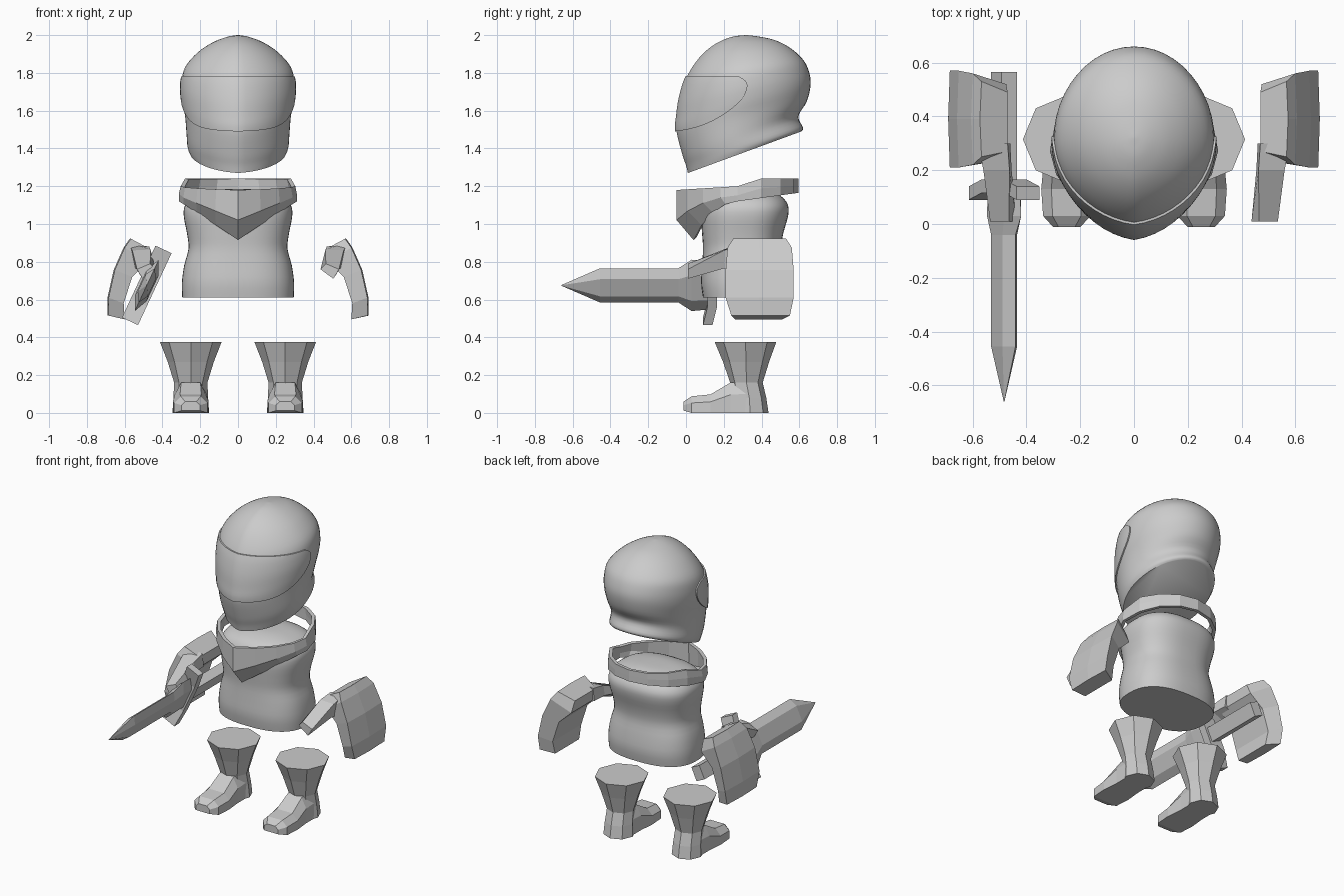
import bpy, bmesh, math
from mathutils import Vector

cube = bpy.data.objects.get("Cube")
if cube:
    bpy.data.objects.remove(cube, do_unlink=True)

grey = bpy.data.materials.new("plain_grey")
grey.use_nodes = True
grey.diffuse_color = (0.6, 0.6, 0.6, 1)
grey.node_tree.nodes["Principled BSDF"].inputs["Base Color"].default_value = (0.6, 0.6, 0.6, 1)


def soften(mesh, angle=40):
    for p in mesh.polygons:
        p.use_smooth = True
    mesh.set_sharp_from_angle(angle=math.radians(angle))


def loft(name, rings, caps=True, smooth=False, wrap=True):
    """Skin a list of equal-length closed rings."""
    bm = bmesh.new()
    rows = [[bm.verts.new(p) for p in r] for r in rings]
    n = len(rows[0])
    for a, b in zip(rows, rows[1:]):
        for i in range(n):
            j = (i + 1) % n
            bm.faces.new((a[i], a[j], b[j], b[i]))
    if caps:
        bm.faces.new(rows[0])
        bm.faces.new(rows[-1])
    bmesh.ops.recalc_face_normals(bm, faces=bm.faces)
    mesh = bpy.data.meshes.new(name)
    bm.to_mesh(mesh)
    bm.free()
    mesh.materials.append(grey)
    if smooth:
        soften(mesh)
    ob = bpy.data.objects.new(name, mesh)
    bpy.context.scene.collection.objects.link(ob)
    return ob


def spline(rows, steps):
    """Catmull-Rom interpolation between rows of numbers."""
    out = []
    for i in range(len(rows) - 1):
        p0, p1, p2, p3 = (rows[min(max(k, 0), len(rows) - 1)] for k in range(i - 1, i + 3))
        for s in range(steps):
            t = s / steps
            out.append([b + t * (c - a) / 2 + t * t * (2 * a - 5 * b + 4 * c - d) / 2
                        + t ** 3 * (3 * b - a - 3 * c + d) / 2
                        for a, b, c, d in zip(p0, p1, p2, p3)])
    return out + [list(rows[-1])]


def spow(v, e):
    return math.copysign(abs(v) ** e, v)


def oval(yf, zf, yb, zb, w, n=48, keel=0.0, e=1.0):
    """Tilted oval ring from a front point to a back point, optionally keeled in front."""
    mid, r, pts = (yf + yb) / 2, (yb - yf) / 2, []
    for i in range(n):
        a = math.tau * i / n
        s, c = spow(math.sin(a), e), spow(math.cos(a), e)
        if c > 0:
            c = (1 - keel) * c + keel * (1 - abs(s))
        pts.append((w * s, mid - r * c, (zf + zb) / 2 - c * (zb - zf) / 2))
    return pts


# Helmet: front y, front z, back y, back z, half width
helmet_rows = [
    (0.01, 1.27, 0.61, 1.49, 0.255), (0.00, 1.31, 0.62, 1.51, 0.267),
    (-0.02, 1.37, 0.595, 1.57, 0.272), (-0.05, 1.49, 0.64, 1.65, 0.28),
    (-0.045, 1.57, 0.66, 1.74, 0.295), (-0.03, 1.67, 0.65, 1.81, 0.299),
    (0.005, 1.78, 0.62, 1.87, 0.282), (0.07, 1.88, 0.555, 1.93, 0.215),
    (0.15, 1.95, 0.48, 1.97, 0.135), (0.24, 1.99, 0.40, 1.99, 0.06),
    (0.315, 2.0, 0.325, 2.0, 0.005)]
helmet_rings = [oval(*r, keel=0.13) for r in spline(helmet_rows, 4)]
loft("helmet", helmet_rings, smooth=True)

# Visor: slightly inflated helmet shell trimmed by a side outline
outline = spline([(-0.2, 1.49), (-0.06, 1.49), (0.08, 1.52), (0.2, 1.58), (0.295, 1.66),
                  (0.325, 1.735), (0.29, 1.775), (0.22, 1.782), (-0.2, 1.782)], 4)
cutter = loft("visor_cutter", [[(x, y, z) for y, z in outline] for x in (-0.5, 0.5)])
cutter.hide_render = True
visor = loft("visor", helmet_rings, smooth=True)
puff = visor.modifiers.new("puff", "DISPLACE")
puff.strength, puff.mid_level = 0.008, 0
trim = visor.modifiers.new("trim", "BOOLEAN")
trim.operation, trim.solver, trim.object = "INTERSECT", "EXACT", cutter
trimmed = bpy.data.meshes.new_from_object(
    visor.evaluated_get(bpy.context.evaluated_depsgraph_get()))
visor.modifiers.clear()
visor.data = trimmed
soften(trimmed)
bpy.data.objects.remove(cutter, do_unlink=True)

# Torso: z, half width, front y, back y
torso_rows = [(0.61, 0.295, 0.09, 0.52), (0.69, 0.297, 0.08, 0.53), (0.78, 0.285, 0.085, 0.52),
              (0.87, 0.262, 0.09, 0.505), (0.95, 0.27, 0.085, 0.515), (1.04, 0.287, 0.08, 0.54),
              (1.10, 0.28, 0.09, 0.54), (1.15, 0.23, 0.13, 0.50), (1.18, 0.12, 0.22, 0.42),
              (1.185, 0.01, 0.31, 0.33)]
loft("torso", [oval(yf, z, yb, z, w, e=0.8) for z, w, yf, yb in spline(torso_rows, 3)], smooth=True)

# Neck scarf: open band dropping to a point in front
top, mid, low = [], [], []
for x, y, _ in oval(-0.05, 0, 0.595, 0, 0.313, n=16, keel=0.35):
    s, c = abs(x) / 0.313, (0.2725 - y) / 0.3225
    z_top = 1.2 - 0.02 * c if c > -0.3 else 1.24
    z_low = 0.915 + 0.205 * s if c > 0 else 1.12 - 0.045 * c
    z_mid = 0.4 * z_top + 0.6 * z_low if c > 0 else (z_top + z_low) / 2
    tuck = 0.09 * max(c, 0)
    top.append((x * 0.97, y, z_top))
    mid.append((x, y, z_mid))
    low.append((x * (1 - 0.3 * tuck), y + tuck, z_low))
scarf = loft("neck_scarf", [top, mid, low], caps=False)
shell = scarf.modifiers.new("thickness", "SOLIDIFY")
shell.thickness, shell.offset = 0.022, -1

for side, s in (("left", 1), ("right", -1)):
    # Boot shaft: z, centre y, radius in x, radius in y
    shaft = [(0.375, 0.315, 0.163, 0.163), (0.27, 0.318, 0.122, 0.122), (0.16, 0.32, 0.088, 0.086),
             (0.08, 0.335, 0.092, 0.09), (0, 0.34, 0.097, 0.097)]
    loft(side + "_boot_shaft",
         [[(s * 0.25 + rx * math.sin(k * math.pi / 4), cy - ry * math.cos(k * math.pi / 4), z)
           for k in range(8)] for z, cy, rx, ry in shaft])
    # Boot foot: y, half width, bottom z, top z
    foot = [(0.33, 0.085, 0, 0.17), (0.235, 0.085, 0, 0.16), (0.13, 0.095, 0, 0.098),
            (0.03, 0.088, 0, 0.088), (-0.012, 0.05, 0.012, 0.06)]
    loft(side + "_boot_foot",
         [[(s * 0.25 + w * fx, y, z0 + (z1 - z0) * fz) for fx, fz in
           ((-1, 0), (-1, 0.6), (-0.6, 1), (0.6, 1), (1, 0.6), (1, 0))] for y, w, z0, z1 in foot])
    # Mitten: outer x, z, inner x, z, front y, back y
    palm = [(0.567, 0.922, 0.47, 0.87, 0.25, 0.53), (0.60, 0.875, 0.475, 0.80, 0.22, 0.56),
            (0.652, 0.757, 0.56, 0.72, 0.21, 0.57), (0.685, 0.61, 0.605, 0.58, 0.21, 0.57),
            (0.685, 0.515, 0.60, 0.495, 0.24, 0.55)]
    loft(side + "_mitten",
         [[(s * xi, y0 + 0.02, zi), (s * xo, y0, zo), (s * (xo + 0.006), (y0 + y1) / 2, zo),
           (s * xo, y1, zo), (s * xi, y1 - 0.04, zi)] for xo, zo, xi, zi, y0, y1 in palm])
    # Thumb reaching forward, as four-cornered sections
    thumb = [(0.30, ((0.47, 0.88), (0.46, 0.80), (0.55, 0.76), (0.58, 0.90))),
             (0.20, ((0.463, 0.865), (0.455, 0.80), (0.54, 0.765), (0.56, 0.86))),
             (0.01, ((0.465, 0.79), (0.437, 0.76), (0.505, 0.71), (0.535, 0.76)))]
    loft(side + "_thumb", [[(s * x, y, z) for x, z in pts] for y, pts in thumb])

# Sword: runs along y, rolled about its own axis
roll = math.radians(25)
U = Vector((math.sin(roll), 0, math.cos(roll)))
V = Vector((math.cos(roll), 0, -math.sin(roll)))
axis = Vector((-0.483, 0, 0.675))


def at(u, v, y):
    return axis + U * u + V * v + Vector((0, y, 0))


blade = [(0.13, 0.14, 0.035), (0.03, 0.15, 0.035), (-0.04, 0.1, 0.03),
         (-0.455, 0.1, 0.03), (-0.66, 0.002, 0.001)]
loft("sword_blade", [[at(w * a, t * b, y) for a, b in
                      ((1, 0), (0.5, 1), (-0.5, 1), (-1, 0), (-0.5, -1), (0.5, -1))]
                     for y, w, t in blade])
box = ((-1, -1), (1, -1), (1, 1), (-1, 1))
loft("sword_guard", [[at(u, 0.047 * a, y + 0.025 * b) for a, b in box]
                     for u, y in ((-0.21, 0.115), (-0.1, 0.14), (0.1, 0.14), (0.21, 0.115))])
loft("sword_grip", [[at(0.045 * a, 0.032 * b, y) for a, b in box] for y in (0.13, 0.565)])
